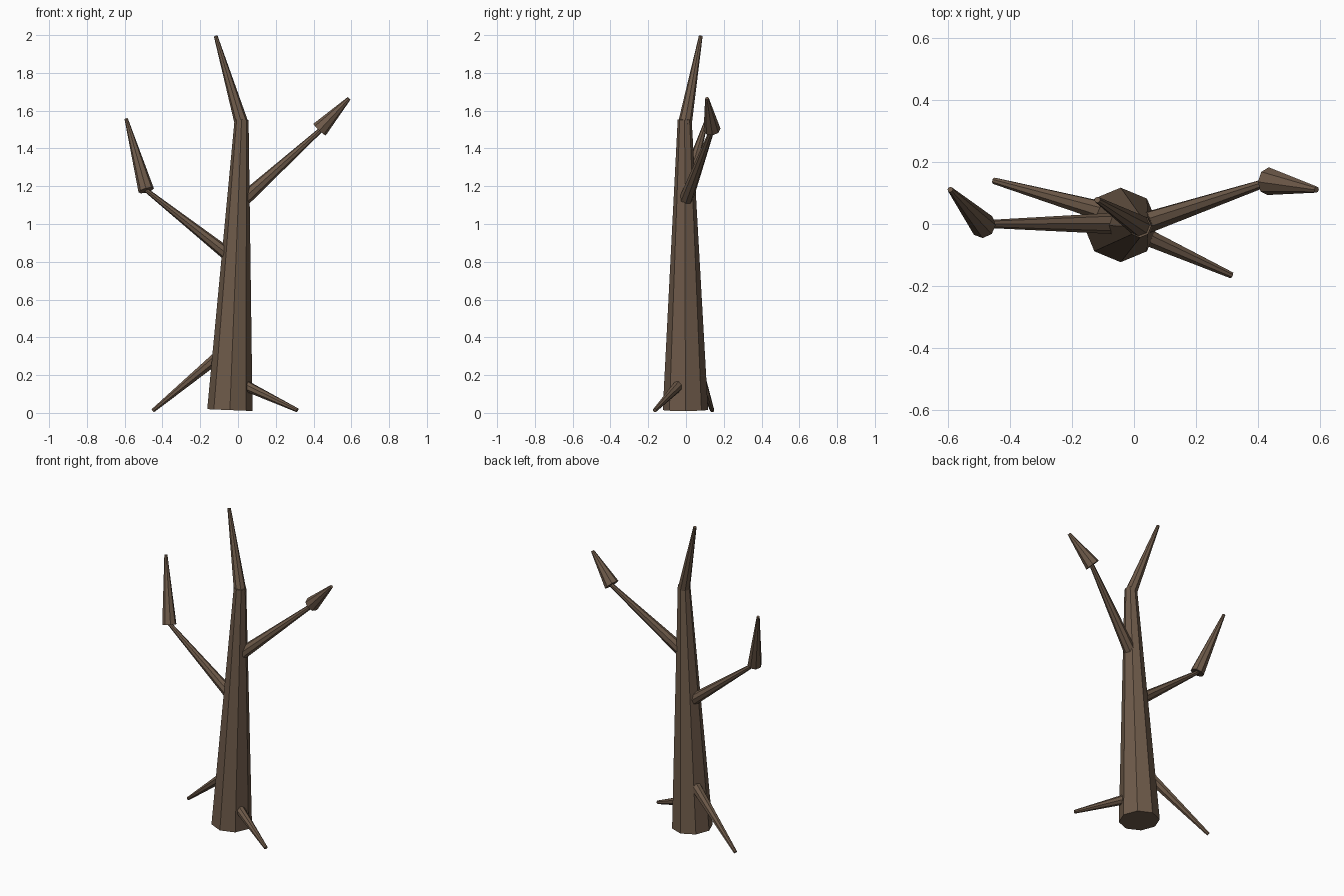
import bpy
from mathutils import Vector

bark = bpy.data.materials.new("brown_bark")
bark.diffuse_color = (0.155, 0.102, 0.067, 1)


def limb(name, start, end, r1, r2):
    """Eight-sided tapered limb running from start to end."""
    a, b = Vector(start), Vector(end)
    axis = b - a
    bpy.ops.mesh.primitive_cone_add(vertices=8, radius1=r1, radius2=r2,
                                    depth=axis.length, location=(a + b) / 2)
    ob = bpy.context.object
    ob.name = name
    ob.rotation_mode = 'QUATERNION'
    ob.rotation_quaternion = Vector((0, 0, 1)).rotation_difference(axis)
    ob.data.materials.append(bark)
    return ob


# Leaning trunk and its bent top
limb("trunk", (-0.043, -0.003, 0.015), (0.019, -0.007, 1.553), 0.12, 0.037)
limb("top_branch", (0.021, -0.007, 1.525), (-0.118, 0.078, 1.995), 0.037, 0.01)

# Right branch with a thicker, pointed end
limb("right_branch", (0.03, 0.0, 1.13), (0.44, 0.138, 1.50), 0.037, 0.013)
limb("right_branch_tip", (0.432, 0.138, 1.50), (0.588, 0.111, 1.665), 0.045, 0.01)

# Left branch with a thicker, pointed end
limb("left_branch", (-0.03, 0.002, 0.82), (-0.487, 0.0, 1.18), 0.036, 0.012)
limb("left_branch_tip", (-0.486, -0.005, 1.178), (-0.592, 0.111, 1.557), 0.042, 0.009)

# Roots
limb("left_root", (-0.06, 0.03, 0.335), (-0.45, 0.139, 0.012), 0.035, 0.011)
limb("right_root", (0.042, -0.042, 0.143), (0.314, -0.165, 0.014), 0.029, 0.011)
